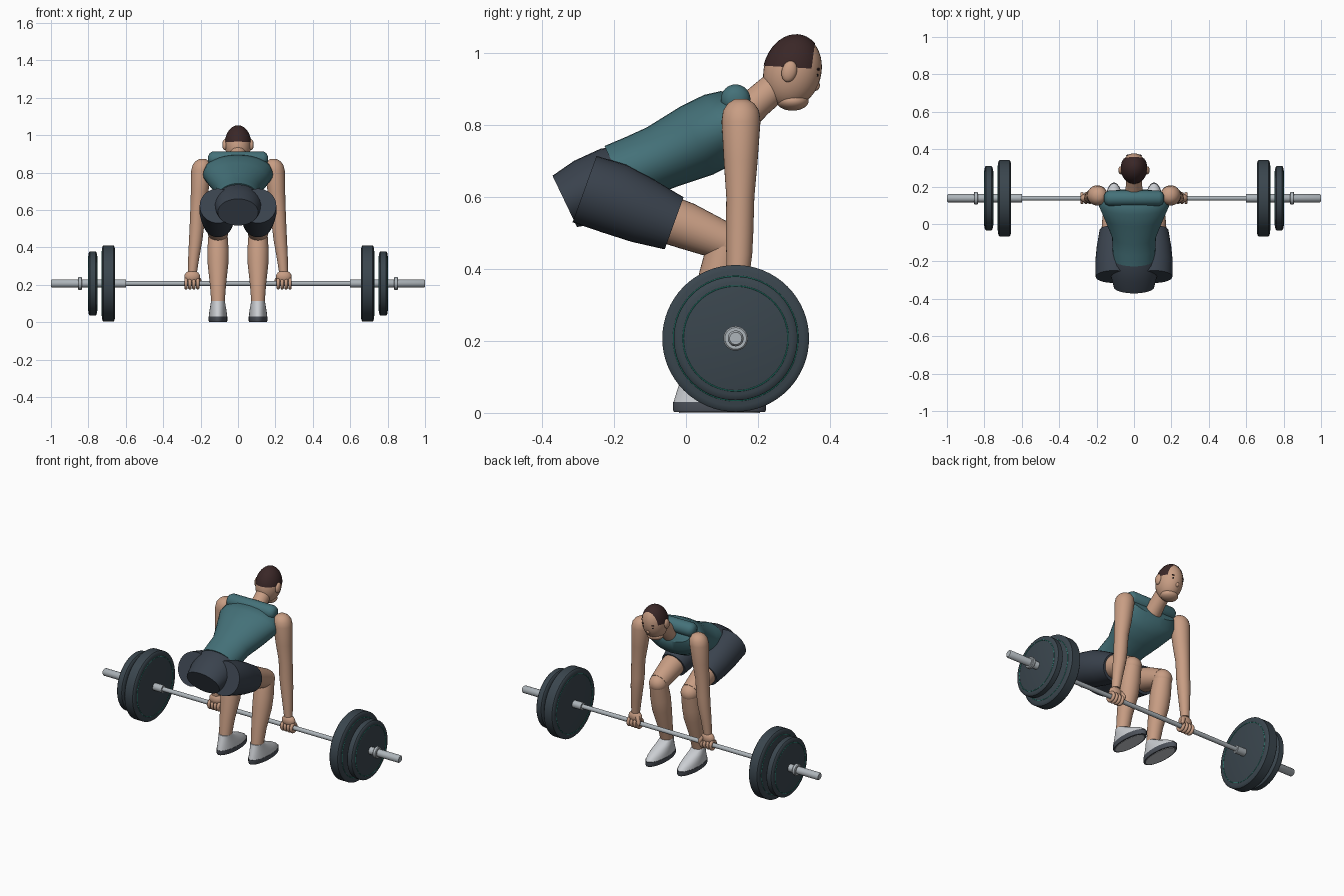
import bpy, bmesh, math
from mathutils import Vector, Matrix

cube = bpy.data.objects.get("Cube")
if cube:
    bpy.data.objects.remove(cube, do_unlink=True)


def material(name, rgb):
    m = bpy.data.materials.new(name)
    m.use_nodes = True
    m.diffuse_color = (*rgb, 1)
    m.node_tree.nodes["Principled BSDF"].inputs["Base Color"].default_value = (*rgb, 1)
    return m


SKIN = material("skin", (0.58, 0.34, 0.23))
SHIRT = material("teal_shirt", (0.058, 0.165, 0.19))
SHORTS = material("dark_shorts", (0.042, 0.055, 0.075))
PLATE = material("plate_grey", (0.042, 0.06, 0.075))
HAIR = material("dark_hair", (0.042, 0.02, 0.02))
METAL = material("steel", (0.42, 0.46, 0.49))
SHOE = material("shoe_white", (0.6, 0.62, 0.65))
SOLE = material("sole_grey", (0.075, 0.085, 0.105))
RING = material("green_ring", (0.02, 0.3, 0.22))
EYE = material("eye_black", (0.008, 0.007, 0.007))


def finish(name, bm, mat):
    bmesh.ops.recalc_face_normals(bm, faces=bm.faces)
    me = bpy.data.meshes.new(name)
    bm.to_mesh(me)
    bm.free()
    me.materials.append(mat)
    me.shade_smooth()
    me.set_sharp_from_angle(angle=math.radians(40))
    ob = bpy.data.objects.new(name, me)
    bpy.context.collection.objects.link(ob)
    return ob


def loft(name, mat, rings, axis=None, sides=32):
    """Skin of ellipses; each ring is (x, y, z, half width, half depth)."""
    bm = bmesh.new()
    t = Vector(axis) if axis else Vector(rings[-1][:3]) - Vector(rings[0][:3])
    t.normalize()
    ref = Vector((0, 1, 0)) if abs(t.x) > 0.9 else Vector((1, 0, 0))
    u = (ref - t * ref.dot(t)).normalized()
    v = t.cross(u)
    loops = []
    for r in rings:
        a, b = r[3], r[-1]
        loops.append([bm.verts.new(Vector(r[:3]) + u * a * math.cos(k) + v * b * math.sin(k))
                      for k in (2 * math.pi * i / sides for i in range(sides))])
    for p, q in zip(loops, loops[1:]):
        for i in range(sides):
            j = (i + 1) % sides
            bm.faces.new((p[i], p[j], q[j], q[i]))
    bm.faces.new(loops[0])
    bm.faces.new(loops[-1])
    return finish(name, bm, mat)


def ellipsoid(name, mat, centre, size, tilt=0, cuts=()):
    """Tilted ellipsoid, optionally trimmed by (point, normal) planes."""
    bm = bmesh.new()
    mtx = Matrix.Translation(centre) @ Matrix.Rotation(tilt, 4, 'X') @ Matrix.Diagonal((*size, 1))
    bmesh.ops.create_uvsphere(bm, u_segments=32, v_segments=20, radius=1, matrix=mtx)
    for co, no in cuts:
        bmesh.ops.bisect_plane(bm, geom=bm.verts[:] + bm.edges[:] + bm.faces[:],
                               plane_co=co, plane_no=no, clear_outer=True)
    return finish(name, bm, mat)


def torus(name, mat, centre, major, minor, segs=64):
    bpy.ops.mesh.primitive_torus_add(location=centre, rotation=(0, math.pi / 2, 0), major_radius=major,
                                     minor_radius=minor, major_segments=segs, minor_segments=10)
    ob = bpy.context.object
    ob.name = name
    ob.data.materials.append(mat)
    ob.data.shade_smooth()


# Barbell
BY, BZ = 0.138, 0.207


def turned(name, mat, profile, sides=32):
    return loft(name, mat, [(x, BY, BZ, r) for x, r in profile], (1, 0, 0), sides)


turned("bar", METAL, [(-0.62, 0.013), (0.62, 0.013)])
for s, side in ((1, "left"), (-1, "right")):
    turned(side + "_sleeve", METAL, [(s * 0.6, 0.022), (s * 0.994, 0.022), (s * 1.0, 0.017)])
    turned(side + "_collar", METAL, [(s * x, r) for x, r in
           ((0.834, 0.03), (0.838, 0.034), (0.852, 0.034), (0.856, 0.03))])
    for kind, a, b, rad, green in (("large", 0.658, 0.727, 0.204, 0.173), ("small", 0.754, 0.8, 0.172, 0.146)):
        c = 0.008
        turned(f"{side}_{kind}_plate", PLATE, [(s * a, rad - 2 * c), (s * (a + c / 2), rad - c / 2),
               (s * (a + c), rad), (s * (b - c), rad), (s * (b - c / 2), rad - c / 2), (s * b, rad - 2 * c)], 64)
        for face, x in (("inner", a), ("outer", b)):
            torus(f"{side}_{kind}_{face}_ring", RING, (s * x, BY, BZ), green, 0.0016)

# Torso, pelvis and neck
TILT = (0, 0.9, 0.43)
loft("shirt", SHIRT, [(0, -0.19, 0.665, 0.11, 0.085), (0, -0.13, 0.685, 0.115, 0.09),
                      (0, -0.07, 0.71, 0.117, 0.092), (0, 0.03, 0.757, 0.158, 0.105),
                      (0, 0.095, 0.79, 0.187, 0.104), (0, 0.135, 0.815, 0.18, 0.088),
                      (0, 0.165, 0.835, 0.14, 0.05)], TILT)
loft("shoulder_yoke", SHIRT, [(s * x, 0.138, 0.872, r) for s, x, r in
     ((-1, 0.16, 0.015), (-1, 0.152, 0.032), (-1, 0.135, 0.041),
      (1, 0.135, 0.041), (1, 0.152, 0.032), (1, 0.16, 0.015))])
loft("pelvis", SHORTS, [(0, -0.337, 0.588, 0.108, 0.079), (0, -0.27, 0.615, 0.125, 0.095),
                        (0, -0.19, 0.635, 0.13, 0.11), (0, -0.12, 0.67, 0.11, 0.085)], TILT)
loft("neck", SKIN, [(0, 0.14, 0.815, 0.052), (0, 0.2, 0.865, 0.044), (0, 0.27, 0.925, 0.042)])

# Head
HEAD, LEAN = (0, 0.296, 0.949), -0.26
ellipsoid("head", SKIN, HEAD, (0.07, 0.08, 0.103), LEAN)
ellipsoid("hair", HAIR, HEAD, (0.072, 0.082, 0.105), LEAN,
          [((0, 0.349, 0.957), (0, -0.06, -1)), ((0, 0.349, 0.957), (0, 0.99, -0.13))])
ellipsoid("jaw", SKIN, (0, 0.296, 0.867), (0.05, 0.045, 0.027))
ellipsoid("nose", SKIN, (0, 0.358, 0.911), (0.012, 0.014, 0.016), 0.2)
for s, side in ((1, "left"), (-1, "right")):
    ellipsoid(side + "_ear", SKIN, (s * 0.07, 0.287, 0.949), (0.014, 0.021, 0.03), LEAN)
    ellipsoid(side + "_eye", EYE, (s * 0.027, 0.363, 0.939), (0.009, 0.006, 0.006))
    ellipsoid(side + "_brow", HAIR, (s * 0.027, 0.367, 0.955), (0.015, 0.005, 0.004))

# Limbs
for s, side in ((1, "left"), (-1, "right")):
    lx = s * 0.107
    loft(side + "_shorts_leg", SHORTS, [(lx, -0.282, 0.622, 0.098), (lx, -0.2, 0.596, 0.1),
         (lx, -0.12, 0.562, 0.092), (lx, -0.033, 0.527, 0.077)], (0, 0.94, -0.34))
    loft(side + "_thigh", SKIN, [(lx, -0.1, 0.555, 0.068), (lx, 0.0, 0.52, 0.065), (lx, 0.11, 0.475, 0.053)])
    ellipsoid(side + "_knee", SKIN, (lx, 0.112, 0.472), (0.053, 0.053, 0.053))
    loft(side + "_shin", SKIN, [(lx, 0.112, 0.472, 0.051), (lx, 0.093, 0.38, 0.057), (lx, 0.08, 0.31, 0.055),
         (lx, 0.05, 0.2, 0.043), (lx, 0.027, 0.08, 0.034)])

    # Shoe: pale underside, dark sole, domed upper
    up = (0, 0, 1)
    loft(side + "_sole_pad", SHOE, [(lx, 0.093, 0, 0.04, 0.112), (lx, 0.093, 0.01, 0.04, 0.112)], up)
    loft(side + "_sole", SOLE, [(lx, 0.093, 0.002, 0.047, 0.126), (lx, 0.093, 0.008, 0.05, 0.129),
         (lx, 0.093, 0.03, 0.05, 0.129)], up)
    loft(side + "_shoe", SHOE, [(lx, 0.092, 0.028, 0.049, 0.127), (lx, 0.088, 0.045, 0.048, 0.118),
         (lx, 0.074, 0.065, 0.045, 0.098), (lx, 0.05, 0.088, 0.041, 0.066), (lx, 0.03, 0.112, 0.037, 0.039)], up)

    # Arm
    loft(side + "_arm", SKIN, [(s * x, y, z, r) for x, y, z, r in
         ((0.19, 0.153, 0.872, 0.018), (0.191, 0.153, 0.86, 0.037), (0.193, 0.153, 0.84, 0.05),
          (0.196, 0.153, 0.81, 0.054), (0.205, 0.152, 0.7, 0.047), (0.216, 0.151, 0.6, 0.039),
          (0.221, 0.149, 0.5, 0.038), (0.226, 0.148, 0.44, 0.036), (0.236, 0.142, 0.35, 0.03),
          (0.243, 0.138, 0.27, 0.024))], (0, 0, -1))
    ellipsoid(side + "_palm", SKIN, (s * 0.245, 0.138, 0.243), (0.042, 0.026, 0.034))
    for i in range(4):
        torus(f"{side}_finger_{i + 1}", SKIN, (s * (0.215 + 0.021 * i), BY, BZ), 0.023, 0.0095, 24)
    loft(side + "_thumb", SKIN, [(s * 0.222, 0.15, 0.25, 0.012), (s * 0.206, 0.163, 0.222, 0.011),
         (s * 0.204, 0.165, 0.205, 0.006)])
